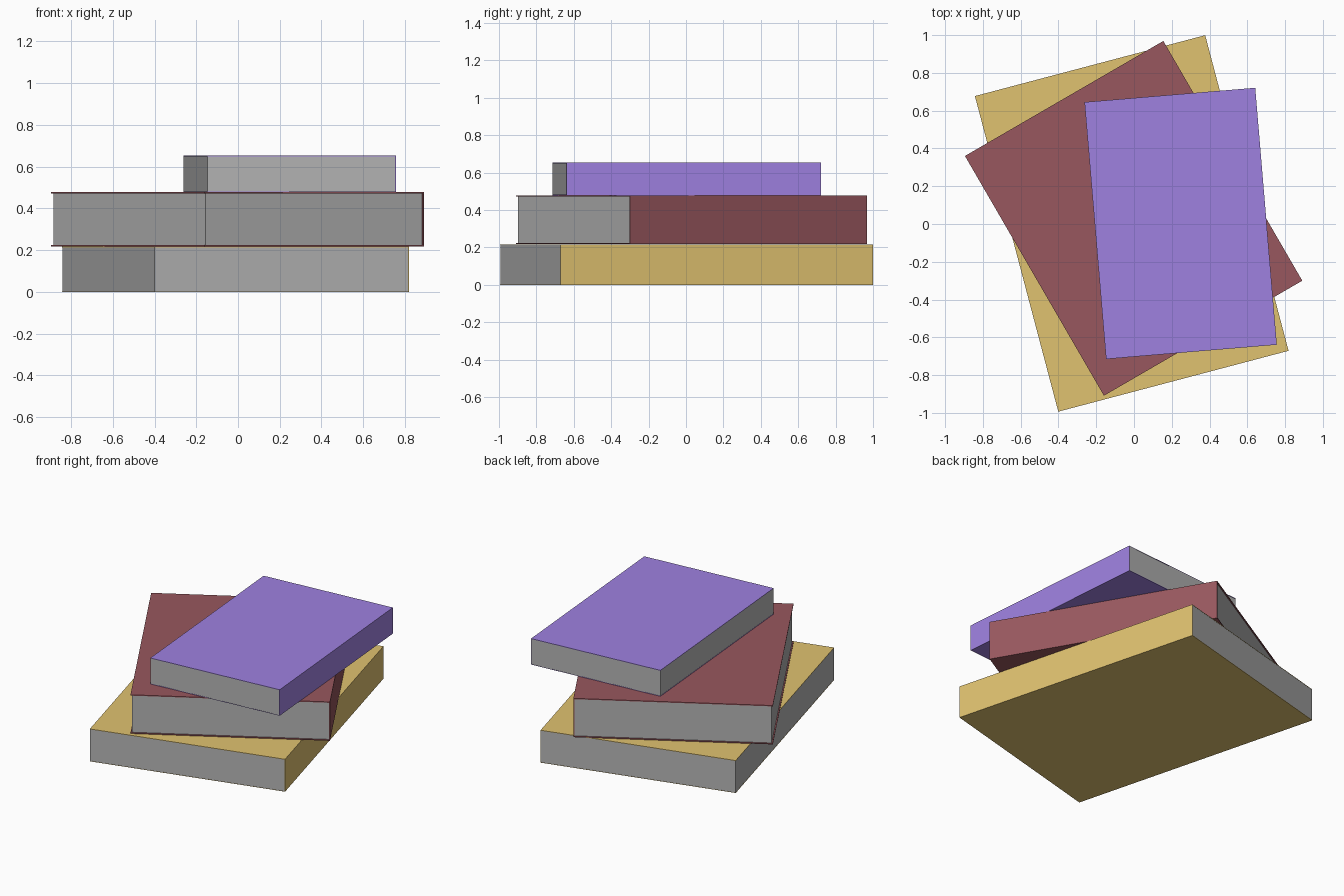
import bpy, bmesh, math

if "Cube" in bpy.data.objects:
    bpy.data.objects.remove(bpy.data.objects["Cube"])


def srgb(r, g, b):
    lin = lambda c: c / 12.92 if c <= 0.04045 else ((c + 0.055) / 1.055) ** 2.4
    return (*[lin(v / 255) for v in (r, g, b)], 1.0)


def material(name, rgb):
    m = bpy.data.materials.new(name)
    m.diffuse_color = srgb(*rgb)
    m.use_nodes = True
    m.node_tree.nodes["Principled BSDF"].inputs["Base Color"].default_value = m.diffuse_color
    return m


paper = material("paper_grey", (181, 181, 181))


def extrude_profile(name, pts, y0, y1, mat, loc, angle):
    """Extrude an x-z outline along y and place it."""
    bm = bmesh.new()
    face = bm.faces.new([bm.verts.new((x, y0, z)) for x, z in pts])
    res = bmesh.ops.extrude_face_region(bm, geom=[face])
    moved = [v for v in res["geom"] if isinstance(v, bmesh.types.BMVert)]
    bmesh.ops.translate(bm, verts=moved, vec=(0, y1 - y0, 0))
    bmesh.ops.recalc_face_normals(bm, faces=bm.faces)
    me = bpy.data.meshes.new(name)
    bm.to_mesh(me)
    bm.free()
    me.materials.append(mat)
    ob = bpy.data.objects.new(name, me)
    bpy.context.collection.objects.link(ob)
    ob.location = loc
    ob.rotation_euler.z = math.radians(angle)
    return ob


def book(name, mat, w, l, z0, z1, centre, angle, t, inset):
    h, x, y = z1 - z0, w / 2, l / 2
    loc = (*centre, z0)
    # cover: bottom board, spine on the right, top board
    cover = [(-x, 0), (x, 0), (x, h), (-x, h),
             (-x, h - t), (x - t, h - t), (x - t, t), (-x, t)]
    extrude_profile(name + "_cover", cover, -y, y, mat, loc, angle)
    # page block, set back on the three open sides
    pages = [(inset - x, t), (x - t, t), (x - t, h - t), (inset - x, h - t)]
    extrude_profile(name + "_pages", pages, inset - y, y - inset, paper, loc, angle)


book("bottom_book", material("mustard", (224, 194, 112)), 1.261, 1.728,
     0.0, 0.217, (-0.012, 0.003), 14.8, 0.003, 0.001)
book("middle_book", material("maroon", (152, 87, 94)), 1.214, 1.467,
     0.218, 0.478, (-0.002, 0.03), 30.1, 0.006, 0.008)
book("top_book", material("violet", (159, 129, 224)), 0.907, 1.365,
     0.479, 0.653, (0.247, 0.003), 4.8, 0.003, 0.001)
